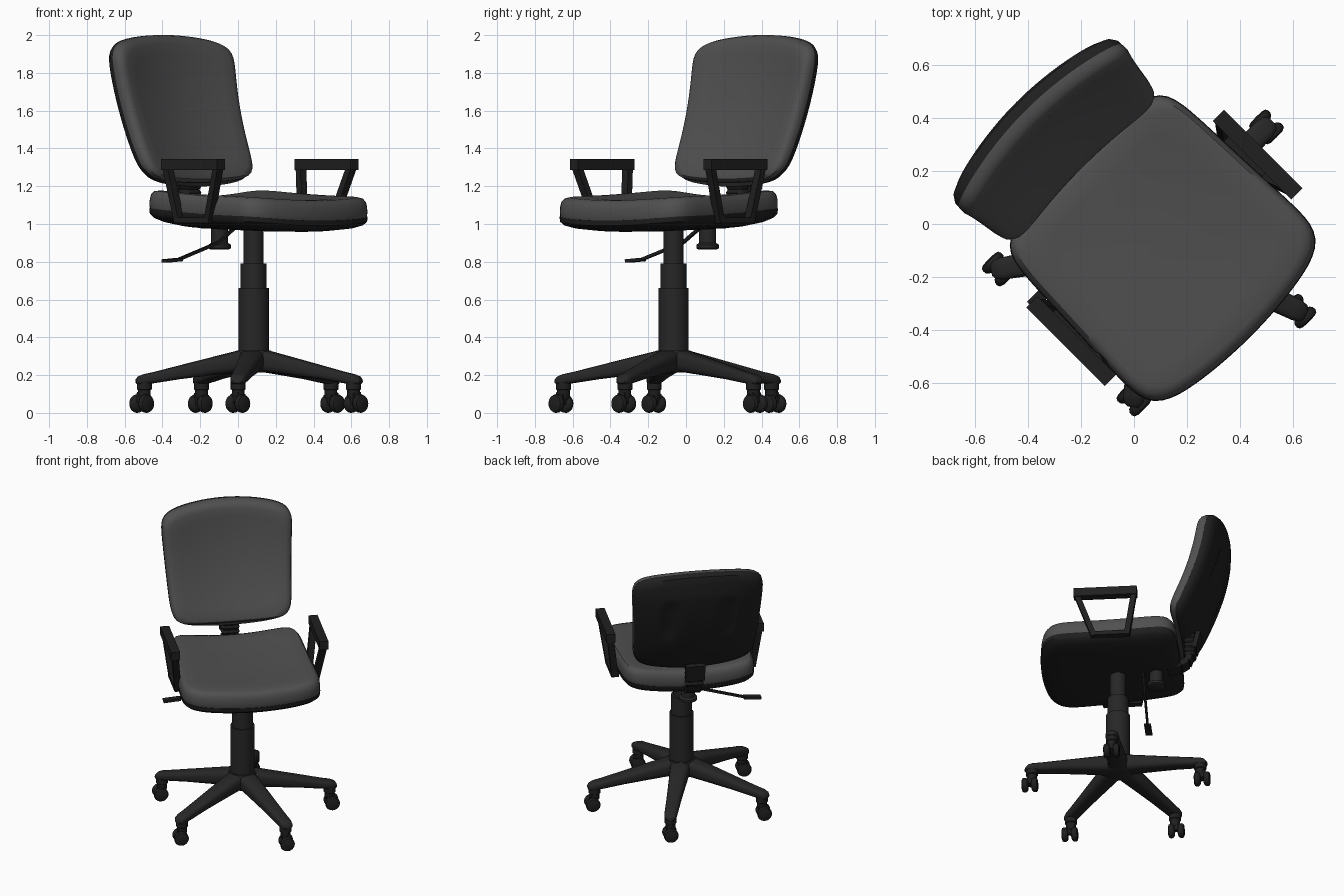
import bpy, bmesh, math
from mathutils import Matrix, Vector

if "Cube" in bpy.data.objects:
    bpy.data.objects.remove(bpy.data.objects["Cube"])

# the chair is modelled facing -y around its column, then turned 45 degrees
PLACE = Matrix.Translation((0.083, -0.066, 0)) @ Matrix.Rotation(math.radians(45), 4, 'Z')


def material(name, v):
    m = bpy.data.materials.new(name)
    m.diffuse_color = (v, v, v, 1)
    m.use_nodes = True
    m.node_tree.nodes["Principled BSDF"].inputs["Base Color"].default_value = m.diffuse_color
    return m


FABRIC = material("grey_fabric", 0.08)
BLACK = material("black_plastic", 0.02)
DARK = material("deep_black_plastic", 0.014)


def loft(name, rings, mat, m=Matrix()):
    """Skin a list of equal-length rings and cap both ends."""
    n = len(rings[0])
    verts = [PLACE @ m @ Vector(p) for r in rings for p in r]
    faces = [(k * n + i, k * n + (i + 1) % n, (k + 1) * n + (i + 1) % n, (k + 1) * n + i)
             for k in range(len(rings) - 1) for i in range(n)]
    faces.append(tuple(range(n))[::-1])
    faces.append(tuple(range((len(rings) - 1) * n, len(rings) * n)))
    me = bpy.data.meshes.new(name)
    me.from_pydata(verts, [], faces)
    me.materials.append(mat)
    ob = bpy.data.objects.new(name, me)
    bpy.context.collection.objects.link(ob)
    bm = bmesh.new()
    bm.from_mesh(me)
    bmesh.ops.recalc_face_normals(bm, faces=bm.faces)
    bm.to_mesh(me)
    bm.free()
    me.shade_smooth()
    me.set_sharp_from_angle(angle=math.radians(40))
    return ob


def squircle(n, count):
    """Unit rounded square, evenly spread by angle."""
    pts = []
    for i in range(count):
        a = 2 * math.pi * i / count
        c, s = math.cos(a), math.sin(a)
        r = (abs(c) ** n + abs(s) ** n) ** (-1 / n)
        pts.append((r * c, r * s))
    return pts


def lathe(name, profile, mat, m=Matrix(), count=32):
    rings = [[(max(r, 0.0005) * math.cos(2 * math.pi * i / count),
               max(r, 0.0005) * math.sin(2 * math.pi * i / count), z) for i in range(count)]
             for r, z in profile]
    return loft(name, rings, mat, m)


def beam(name, p, q, hw, hh, mat, m=Matrix()):
    """Rectangular bar from p to q with half width and half height."""
    p, q = Vector(p), Vector(q)
    d = (q - p).normalized()
    side = Vector((1, 0, 0)) if abs(d.x) < 0.7 else Vector((0, 1, 0))
    side = (side - d * side.dot(d)).normalized()
    up = d.cross(side)
    ring = [(1, 1), (-1, 1), (-1, -1), (1, -1)]
    return loft(name, [[e + side * a * hw + up * b * hh for a, b in ring] for e in (p, q)], mat, m)


# ---- seat: saddle-shaped cushion and under-shell
SEAT = squircle(8, 120)


def seat_ring(s, z):
    pts = []
    for u, v in SEAT:
        y = v * (0.445 if v > 0 else 0.415)
        if v < 0:
            y += 0.06 * v * max(0, 1 - u * u)
        x = u * (0.452 - 0.018 * v) * s
        y = -0.03 + y * s
        t = min(max((y + 0.5) / 0.92, 0), 1)
        q = (x / 0.44) ** 2
        pts.append((x, y, z - 0.008 + 0.025 * t + 0.05 * t * t * q + 0.02 * (1 - t) * q))
    return pts


loft("seat_cushion", [seat_ring(s, z) for s, z in [
    (0.9, 1.0), (0.975, 1.0), (1, 1.025), (1.003, 1.055), (1, 1.08), (0.988, 1.105), (0.96, 1.124),
    (0.91, 1.132), (0.75, 1.132), (0.5, 1.128), (0.25, 1.125), (0.03, 1.125)]], FABRIC)
loft("seat_shell", [seat_ring(s, z) for s, z in [
    (0.9, 1.03), (1.006, 1.026), (1.0, 1.0), (0.965, 0.984), (0.88, 0.972), (0.7, 0.963),
    (0.4, 0.96), (0.03, 0.96)]], DARK)

# ---- backrest: curved cushion and rear shell with two shallow dents
BACK = squircle(9, 120)


def back_ring(s, d, shell=False):
    pts = []
    for u, v in BACK:
        x = u * (0.424 + 0.022 * v) * s
        z = 1.61 + v * 0.391 * s
        if v > 0:
            z -= 0.055 * u * u * v * s
        else:
            z -= 0.025 * u * u * v * s
            if shell:
                z += 0.022 * v * s * (1 - u * u)
        h = (z - 1.25) / 0.75
        y = 0.327 + 0.415 * h - 0.18 * h * h + 0.062 * (1 - (x / 0.43) ** 2) + d
        if shell:
            y -= 0.018 * math.exp(-((abs(x) - 0.2) / 0.05) ** 4 - ((z - 1.65) / 0.14) ** 4)
        pts.append((x, y, z))
    return pts


loft("back_cushion", [back_ring(s, d) for s, d in [
    (0.03, 0), (0.25, 0), (0.5, 0), (0.75, 0), (0.89, 0.002), (0.95, 0.012), (0.985, 0.03),
    (1, 0.054), (0.997, 0.075), (0.9, 0.08)]], FABRIC)
loft("back_shell", [back_ring(s, d, True) for s, d in [(0.9, 0.065), (0.997, 0.066), (0.995, 0.095), (0.96, 0.115)]]
     + [back_ring(0.87 - 0.0465 * k, 0.126 + 0.014 * min(1, k / 6), True) for k in range(19)], DARK)

# ---- backrest support: bent bar, ribbed bellows and rear cover
path = [(0.33, 0.995), (0.42, 1.015), (0.465, 1.045), (0.482, 1.09), (0.487, 1.15), (0.5, 1.35)]
for i, ((y0, z0), (y1, z1)) in enumerate(zip(path, path[1:])):
    beam(f"back_support_bar_{i}", (0, y0, z0), (0, y1, z1), 0.05, 0.02, DARK)
rib = squircle(5, 24)
loft("support_bellows", [[(u * (0.062 if k % 2 else 0.052), 0.48 + v * (0.04 if k % 2 else 0.033),
                           1.08 + 0.017 * k) for u, v in rib] for k in range(11)], DARK)
beam("support_rear_cover", (0, 0.51, 1.13), (0, 0.54, 1.25), 0.065, 0.015, DARK)

# ---- tilt knob and height lever
lathe("tilt_knob", [(0.045, 1.0), (0.045, 0.9), (0.06, 0.89), (0.06, 0.872), (0.05, 0.866)],
      BLACK, Matrix.Translation((0, 0.255, 0)))
beam("lever_rod_inner", (0.02, 0.17, 0.975), (-0.1, 0.168, 0.9), 0.008, 0.008, DARK)
beam("lever_rod_outer", (-0.095, 0.168, 0.902), (-0.4, 0.162, 0.812), 0.008, 0.008, DARK)
beam("lever_paddle", (-0.39, 0.162, 0.812), (-0.505, 0.162, 0.804), 0.022, 0.009, DARK)

# ---- armrests
for side, sx in (("right", 1), ("left", -1)):
    top, foot = sx * 0.499 + 0.005, sx * 0.462 + 0.005
    beam(side + "_arm_pad", (top, -0.25, 1.315), (top, 0.17, 1.315), 0.03, 0.03, DARK)
    beam(side + "_arm_front_post", (top, -0.228, 1.3), (foot, -0.12, 1.01), 0.022, 0.018, DARK)
    beam(side + "_arm_back_post", (top, 0.15, 1.3), (foot, 0.1, 1.01), 0.022, 0.018, DARK)
    beam(side + "_arm_foot", (foot, -0.135, 1.02), (foot, 0.115, 1.02), 0.025, 0.014, DARK)

# ---- gas column
lathe("gas_column", [(0.06, 0.22), (0.08, 0.225), (0.08, 0.66), (0.069, 0.66), (0.069, 0.79),
                     (0.053, 0.79), (0.053, 0.98)], BLACK)
lathe("base_hub", [(0.08, 0.215), (0.1, 0.225), (0.105, 0.29), (0.09, 0.33), (0.05, 0.331)], BLACK)

# ---- five-star base with twin-wheel castors, all castors pointing the same way
LEG = squircle(3.5, 20)
WHEEL = [(0, -0.022), (0.028, -0.022), (0.04, -0.017), (0.048, -0.006), (0.049, 0.006),
         (0.044, 0.017), (0.03, 0.022), (0, 0.023)]
for k in range(5):
    m = Matrix.Rotation(math.radians(1 + 72 * k), 4, 'Z')
    sections = [(0.0, 0.331, 0.218, 0.065), (0.09, 0.328, 0.215, 0.065), (0.22, 0.296, 0.2, 0.058),
                (0.4, 0.251, 0.178, 0.049), (0.53, 0.218, 0.158, 0.044), (0.59, 0.205, 0.15, 0.042),
                (0.62, 0.193, 0.15, 0.035), (0.633, 0.178, 0.157, 0.02)]
    loft(f"base_leg_{k}", [[(r, u * w, (t + b) / 2 + v * (t - b) / 2) for u, v in LEG]
                           for r, t, b, w in sections], BLACK, m)
    lathe(f"castor_pin_{k}", [(0.024, 0.07), (0.034, 0.085), (0.034, 0.12), (0.04, 0.125),
                              (0.04, 0.165)], DARK, m @ Matrix.Translation((0.588, 0, 0)), 20)
    c = m @ Vector((0.602, 0, 0.049))
    pin = m @ Vector((0.588, 0, 0.1))
    beam(f"castor_body_{k}", pin, c, 0.026, 0.03, DARK)
    for s in (1, -1):
        axle = Matrix.Translation(c + Vector((0, s * 0.032, 0))) @ Matrix.Rotation(-s * math.pi / 2, 4, 'X')
        lathe(f"castor_wheel_{k}", WHEEL, DARK, axle, 24)
